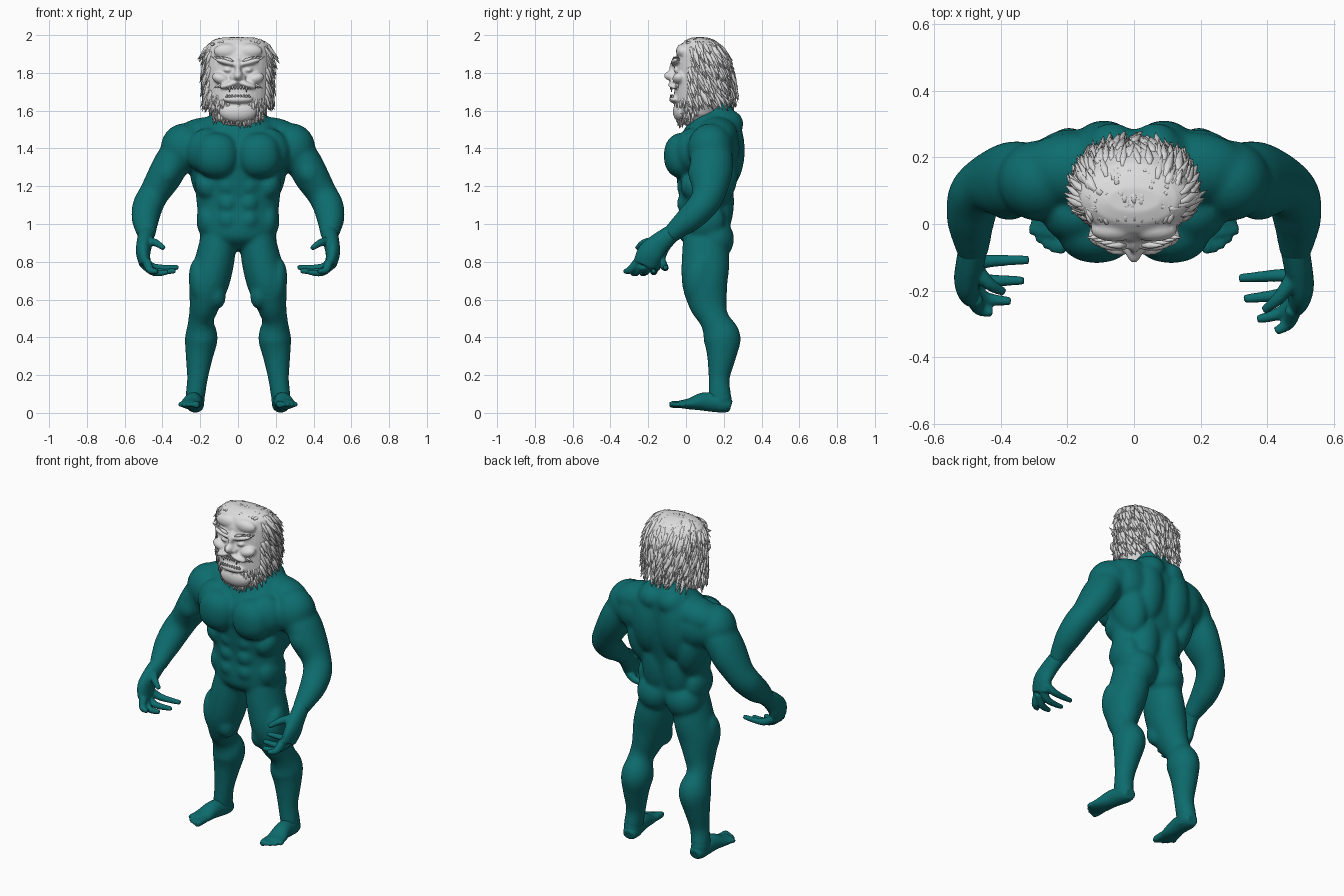
import bpy, bmesh, math, random
from mathutils import Vector, Matrix

random.seed(4)
if "Cube" in bpy.data.objects:
    bpy.data.objects.remove(bpy.data.objects["Cube"])


def material(name, rgb):
    m = bpy.data.materials.new(name)
    m.use_nodes = True
    m.diffuse_color = (*rgb, 1)
    m.node_tree.nodes["Principled BSDF"].inputs["Base Color"].default_value = (*rgb, 1)
    return m


TEAL = material("teal_skin", (0.004, 0.15, 0.155))
GREY = material("pale_grey", (0.72, 0.72, 0.72))


def spline(path, steps=4):
    """Smooth curve through the rings of a path."""
    rows = [path[0], *path, path[-1]]
    out = []
    for a, b, c, d in zip(rows, rows[1:], rows[2:], rows[3:]):
        for i in range(steps):
            t = i / steps
            out.append([q + t / 2 * (r - p + t * (2 * p - 5 * q + 4 * r - s + t * (3 * (q - r) + s - p)))
                        for p, q, r, s in zip(a, b, c, d)])
    return out + [path[-1]]


def tube(bm, path, sides=24, level=False, s=1):
    """Loft elliptical rings (x, y, z, radius a, radius b) along a path."""
    pts = [Vector((s * p[0], p[1], p[2])) for p in path]
    whole = (pts[-1] - pts[0]).normalized()
    ref = Vector((0, 1, 0)) if abs(whole.x) > 0.75 else Vector((1, 0, 0))
    rings = []
    for i, p in enumerate(pts):
        t = (pts[min(i + 1, len(pts) - 1)] - pts[max(i - 1, 0)]).normalized()
        if level:
            t = Vector((0, 0, 1))
        u = (ref - t * ref.dot(t)).normalized()
        v = t.cross(u)
        ring = []
        for k in range(sides):
            a = math.tau * k / sides
            ring.append(bm.verts.new(p + u * math.cos(a) * path[i][3] + v * math.sin(a) * path[i][4]))
        rings.append(ring)
    for a, b in zip(rings, rings[1:]):
        for k in range(sides):
            n = (k + 1) % sides
            bm.faces.new((a[k], a[n], b[n], b[k]))
    bm.faces.new(rings[0][::-1])
    bm.faces.new(rings[-1])


def blob(bm, c, r, s=1, tilt=0, power=1):
    """Ellipsoid muscle, tilted about the front axis; a power below 1 makes it boxier."""
    m = (Matrix.Translation((s * c[0], c[1], c[2])) @ Matrix.Rotation(s * tilt, 4, 'Y')
         @ Matrix.Diagonal((*r, 1)))
    for v in bmesh.ops.create_uvsphere(bm, u_segments=24, v_segments=16, radius=1)["verts"]:
        v.co = m @ Vector([math.copysign(abs(q) ** power, q) for q in v.co])


def finish(bm, name, mat, voxel=0, smooth=0):
    bmesh.ops.recalc_face_normals(bm, faces=bm.faces)
    for f in bm.faces:
        f.smooth = True
    me = bpy.data.meshes.new(name)
    bm.to_mesh(me)
    bm.free()
    me.materials.append(mat)
    ob = bpy.data.objects.new(name, me)
    bpy.context.collection.objects.link(ob)
    if voxel:
        r = ob.modifiers.new("fuse", 'REMESH')
        r.mode, r.voxel_size, r.use_smooth_shade = 'VOXEL', voxel, True
        sm = ob.modifiers.new("soften", 'SMOOTH')
        sm.factor, sm.iterations = 0.5, smooth


def level_rings(profile):
    """Turn (z, half width, front y, back y) into loft rings."""
    return [(0, (f + b) / 2, z, w, (b - f) / 2) for z, w, f, b in profile]


# Torso and neck
body = bmesh.new()
tube(body, spline(level_rings([
    (.865, .06, .04, .18), (.92, .18, -.03, .215), (1.0, .205, -.04, .22), (1.1, .218, -.032, .235),
    (1.2, .23, -.045, .255), (1.3, .245, -.055, .275), (1.4, .26, -.06, .285), (1.5, .23, -.01, .285),
    (1.56, .17, .03, .28), (1.61, .11, .06, .25), (1.7, .1, .06, .22)])), 40, True)

for s in (1, -1):
    # Torso muscles
    blob(body, (.112, -.01, 1.362), (.118, .108, .122), s, -.08, .88)  # chest
    blob(body, (.17, .03, 1.39), (.105, .09, .12), s, -.3)          # chest to shoulder
    blob(body, (.285, .13, 1.40), (.125, .122, .133), s)            # shoulder
    blob(body, (.18, .165, 1.47), (.17, .11, .095), s, .15)         # trapezius
    blob(body, (.065, .21, 1.53), (.085, .095, .08), s)             # base of the neck
    blob(body, (.165, .16, 1.27), (.09, .115, .18), s, .15)         # lat
    blob(body, (.09, .195, 1.39), (.11, .117, .22), s)              # upper back
    blob(body, (.19, .19, 1.40), (.12, .095, .12), s)               # shoulder blade
    blob(body, (.07, .17, 1.12), (.09, .085, .2), s)                # lower back
    blob(body, (.095, .145, .92), (.11, .11, .115), s)              # buttock
    blob(body, (.16, .1, 1.02), (.06, .105, .1), s)                 # flank
    for z in (1.02, 1.11, 1.2):                                     # abdomen
        blob(body, (.055, .008, z), (.06, .057, .062), s)
    blob(body, (.16, .05, 1.2), (.065, .08, .08), s, .4)            # ribs
    # Arm
    tube(body, spline([
        (.27, .13, 1.43, .09, .10), (.34, .135, 1.34, .094, .114), (.39, .13, 1.25, .092, .112),
        (.445, .12, 1.16, .08, .088), (.478, .085, 1.095, .081, .08),
        (.49, .02, 1.03, .074, .072), (.488, -.04, .98, .06, .057), (.483, -.09, .935, .046, .047)]), s=s)
    blob(body, (.375, .085, 1.27), (.07, .075, .09), s, -.5)        # biceps
    # Leg
    tube(body, spline([
        (.10, .10, .93, .095, .115), (.125, .103, .80, .105, .127), (.155, .10, .68, .105, .12),
        (.178, .12, .57, .08, .1), (.196, .152, .49, .067, .078), (.194, .19, .40, .087, .1),
        (.205, .188, .30, .073, .078), (.215, .175, .18, .055, .056), (.226, .18, .09, .052, .06),
        (.227, .185, .04, .045, .052)]), s=s)
    blob(body, (.18, .088, .54), (.045, .045, .055), s)             # kneecap
    blob(body, (.118, .055, .63), (.053, .06, .08), s, .2)          # inner thigh
    blob(body, (.205, .07, .69), (.055, .08, .13), s, .1)           # outer thigh
finish(body, "body", TEAL, .009, 18)

# Hands and feet
FINGERS = [
    [(.495, -.13, .80), (.44, -.112, .77), (.315, -.108, .77)],
    [(.495, -.165, .785), (.44, -.17, .748), (.33, -.17, .752)],
    [(.49, -.2, .78), (.44, -.225, .742), (.37, -.232, .745)],
    [(.48, -.225, .80), (.465, -.255, .755), (.425, -.268, .75)],
    [(.48, -.13, .91), (.435, -.18, .90), (.39, -.205, .87)]]
for s, side, reach in ((1, "left", .05), (-1, "right", 0)):
    hand = bmesh.new()
    palm = [(.483, -.07, .955, .044, .046), (.495, -.13, .90, .042, .056),
            (.502, -.17, .845, .038, .068), (.492, -.19, .785, .03, .062)]
    tube(hand, spline([(x, y - reach * .2 * i, z, a, b) for i, (x, y, z, a, b) in enumerate(palm)]), s=s)
    for f in FINGERS:
        tube(hand, spline([(x, y - reach * (.6 + .25 * i), z, r, r)
                           for i, ((x, y, z), r) in enumerate(zip(f, (.025, .02, .013)))]), 12, s=s)
    finish(hand, side + "_hand", TEAL, .006, 5)

    foot = bmesh.new()
    tube(foot, spline([(.226, .182, .14, .036, .04), (.227, .184, .08, .05, .057),
                       (.226, .185, .02, .042, .05)]), s=s)
    tube(foot, spline([(.224, .238, .035, .034, .03), (.226, .2, .045, .047, .045), (.237, .1, .06, .048, .05),
                       (.25, .02, .048, .056, .03), (.262, -.035, .046, .055, .019)]), s=s)
    for i in range(5):
        x, tip = .217 + .021 * i, -.088 + .0035 * i * i
        r = .02 if i == 0 else .014
        tube(foot, [(x, -.01, .046, r, r), (x + .003, tip + .02, .045, r, r),
                    (x + .004, tip, .042, r * .7, r * .7)], 12, s=s)
    finish(foot, side + "_foot", TEAL, .006, 5)

# Head
SKULL = [(1.52, .08, -.005, .12), (1.58, .135, -.045, .185), (1.66, .167, -.063, .228), (1.75, .176, -.062, .25),
         (1.83, .178, -.058, .245), (1.9, .174, -.05, .225), (1.95, .162, -.028, .185), (1.975, .13, .0, .15),
         (1.988, .08, .035, .11)]
head = bmesh.new()
tube(head, level_rings(SKULL), 32, True)
blob(head, (0, -.06, 1.785), (.028, .058, .03))                     # nose
blob(head, (0, -.05, 1.82), (.018, .04, .06))                       # nose bridge
blob(head, (0, -.058, 1.66), (.08, .032, .022))                     # lower lip
blob(head, (0, -.02, 1.595), (.1, .05, .06))                        # chin
for s in (1, -1):
    blob(head, (.055, -.05, 1.855), (.068, .032, .016), s, -.25)    # brow ridge
    blob(head, (.09, -.035, 1.77), (.05, .037, .03), s, -.3)        # cheek
    blob(head, (.045, -.06, 1.738), (.055, .035, .017), s, .3)      # upper lip
    blob(head, (.024, -.065, 1.775), (.018, .025, .016), s)         # nostril
    blob(head, (.06, -.018, 1.915), (.07, .035, .04), s)            # forehead
    blob(head, (.055, -.05, 1.815), (.022, .018, .012), s)          # eye
finish(head, "head", GREY, .007, 4)

# Teeth
teeth = bmesh.new()
for i in range(-4, 5):
    x, y = i * .015, -.078 + 2 * (i * .015) ** 2
    big = .03 if abs(i) == 3 else .016
    tube(teeth, [(x, y, 1.728, .007, .007), (x, y - .004, 1.728 - big, .002, .002)], 8)
    tube(teeth, [(x, y, 1.67, .007, .007), (x, y - .003, 1.686, .003, .003)], 8)
finish(teeth, "teeth", GREY)


def skull_point(angle, z):
    """Point on the head surface; angle 0 faces the front."""
    for a, b in zip(SKULL, SKULL[1:]):
        if z <= b[0]:
            break
    k = (z - a[0]) / (b[0] - a[0])
    w, f, r = (a[i] + (b[i] - a[i]) * k for i in (1, 2, 3))
    n = Vector((math.sin(angle), -math.cos(angle), 0))
    return Vector((w * n.x, (f + r) / 2 + (r - f) / 2 * n.y, z)), n


def tuft(bm, p, n, flow, length, lift, r):
    """Lock of hair that leaves the surface and tapers to a point."""
    path = []
    for t, w in ((0, .5), (.3, 1), (.6, .7), (.85, .3), (1, .06)):
        q = p + flow * length * t + n * (lift * t - .008 * (1 - t))
        path.append((*q, r * w, r * w))
    tube(bm, path, 6)


# Mane: locks follow the head back and down
hair = bmesh.new()
for i in range(480):
    side = random.choice((-1, 1))
    a, z = random.uniform(.95, math.pi), random.uniform(1.68, 1.985)
    p, n = skull_point(side * a, z)
    spread = max(0, z - 1.9) * 8
    flow = Vector((side * .3 * math.cos(a), .5 * math.sin(a), -1)) + n * (spread + random.uniform(-.05, .15))
    tuft(hair, p, n, flow.normalized(), random.uniform(.08, .12), random.uniform(.002, .016),
         random.uniform(.008, .017))
# Crown locks lie backwards over the top
for i in range(90):
    x, y = random.uniform(-.13, .13), random.uniform(-.01, .11)
    p = Vector((x, y, 1.992 - 1.4 * x * x - 2.5 * (y - .07) ** 2))
    flow = Vector((x * 3, 1, -.1 - 4 * max(0, y))).normalized()
    tuft(hair, p, Vector((0, 0, 1)), flow, random.uniform(.05, .08), random.uniform(-.004, .006),
         random.uniform(.007, .013))
finish(hair, "mane", GREY)

# Beard, moustache and eyebrows
beard = bmesh.new()
for i in range(230):
    a = random.uniform(-1.4, 1.4)
    low = 1.555 + .03 * abs(a)
    p, n = skull_point(a, random.uniform(low, 1.645 + .07 * abs(a)))
    flow = Vector((-.12 * n.x, .2, -1)).normalized()
    tuft(beard, p, n, flow, random.uniform(.045, .07), random.uniform(.004, .014), random.uniform(.006, .011))
for s in (1, -1):
    for i in range(4):
        tuft(beard, Vector((s * (.03 + .018 * i), -.082 + .008 * i, 1.745)), Vector((0, -1, 0)),
             Vector((s * .85, .4, -.5)).normalized(), .06, .004, .007)
        tuft(beard, Vector((s * (.025 + .018 * i), -.072 + .008 * i, 1.86)), Vector((0, -1, 0)),
             Vector((s * .85, .25, .35)).normalized(), .075, .012, .011)
finish(beard, "beard_and_brows", GREY)
